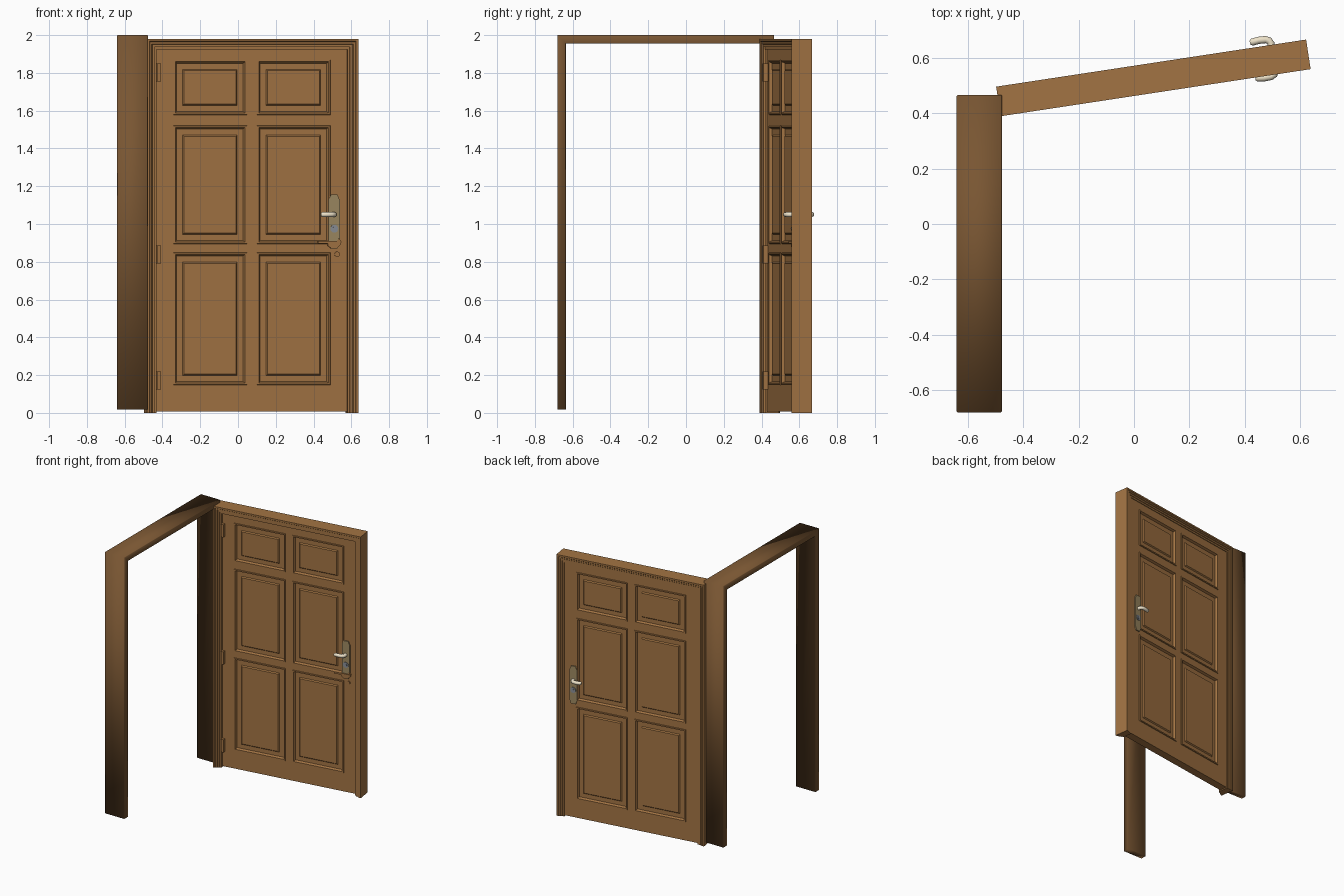
import bpy, bmesh, math
from mathutils import Matrix, Vector

if "Cube" in bpy.data.objects:
    bpy.data.objects.remove(bpy.data.objects["Cube"])

def material(name, rgb):
    m = bpy.data.materials.new(name)
    m.diffuse_color = (*rgb, 1)
    m.use_nodes = True
    m.node_tree.nodes["Principled BSDF"].inputs["Base Color"].default_value = m.diffuse_color
    return m

WOOD = material("wood", (0.36, 0.172, 0.056))
DARK = material("dark_wood", (0.19, 0.092, 0.032))
BRASS = material("dull_brass", (0.34, 0.25, 0.12))
CREAM = material("cream_metal", (0.85, 0.76, 0.58))
STEEL = material("steel", (0.25, 0.27, 0.30))

# The door stands at a slight angle to the side portal
DOOR = Matrix.Translation((0.07, 0.5275, 0)) @ Matrix.Rotation(math.atan2(0.17, 1.119), 4, 'Z')

def make(name, bm, mat, matrix=DOOR, smooth=None):
    bmesh.ops.remove_doubles(bm, verts=bm.verts, dist=1e-5)
    bmesh.ops.recalc_face_normals(bm, faces=bm.faces)
    me = bpy.data.meshes.new(name)
    bm.to_mesh(me)
    bm.free()
    me.materials.append(mat)
    ob = bpy.data.objects.new(name, me)
    bpy.context.collection.objects.link(ob)
    me.transform(matrix)
    if smooth:
        bpy.ops.object.select_all(action='DESELECT')
        ob.select_set(True)
        bpy.context.view_layer.objects.active = ob
        bpy.ops.object.shade_smooth_by_angle(angle=math.radians(smooth))
    return ob

def arch(name, profile, half, bottom, top, mat, matrix, smooth=None):
    """Sweep a (inward, depth) profile up one leg, across and down the other."""
    bm = bmesh.new()
    rings = []
    for side, is_top in ((-1, 0), (-1, 1), (1, 1), (1, 0)):
        rings.append([bm.verts.new((side * (half - t), v, top - t if is_top else bottom))
                      for t, v in profile])
    n = len(profile)
    for a, b in zip(rings, rings[1:]):
        for i in range(n):
            bm.faces.new((a[i], a[(i + 1) % n], b[(i + 1) % n], b[i]))
    bm.faces.new(rings[0])
    bm.faces.new(rings[-1])
    return make(name, bm, mat, matrix, smooth)

def prism(name, outline, y0, y1, mat, smooth=None):
    """Extrude an (x, z) outline through the depth of the door."""
    bm = bmesh.new()
    f = bm.faces.new([bm.verts.new((x, y0, z)) for x, z in outline])
    ext = bmesh.ops.extrude_face_region(bm, geom=[f])['geom']
    bmesh.ops.translate(bm, vec=(0, y1 - y0, 0),
                        verts=[g for g in ext if isinstance(g, bmesh.types.BMVert)])
    return make(name, bm, mat, DOOR, smooth)

def disc(cx, cz, r, n=16):
    return [(cx + r * math.cos(2 * math.pi * i / n), cz + r * math.sin(2 * math.pi * i / n))
            for i in range(n)]

def rect(x0, x1, z0, z1):
    return [(x0, z0), (x1, z0), (x1, z1), (x0, z1)]

# Side portal: plain soft-edged arch running front to back
portal = [(0, 0.003), (0.003, 0), (0.041, 0), (0.044, 0.003),
          (0.044, 0.160), (0.041, 0.163), (0.003, 0.163), (0, 0.160)]
to_portal = Matrix.Translation((-0.477, -0.107, 0)) @ Matrix.Rotation(math.pi / 2, 4, 'Z')
arch("side_portal", portal, 0.573, 0.018, 2.0, DARK, to_portal, 120)

# Door frame with stepped mouldings on both faces
front_steps = [(0, -0.054), (0.012, -0.054), (0.016, -0.048), (0.026, -0.048),
               (0.03, -0.040), (0.042, -0.040), (0.044, -0.032), (0.055, -0.032)]
back_steps = [(0.055, 0.043), (0.042, 0.043), (0.040, 0.047), (0.028, 0.047),
              (0.025, 0.051), (0.015, 0.051), (0.012, 0.054), (0, 0.054)]
arch("door_frame", front_steps + back_steps, 0.566, 0, 1.98, WOOD, DOOR)

# Door leaf: six raised panels on each face
FRONT, BACK = -0.021, 0.038
us = [-0.5108, -0.420, -0.027, 0.027, 0.420, 0.5108]
zs = [0.008, 0.148, 0.848, 0.895, 1.521, 1.578, 1.869, 1.9248]
rings = [(0, 0), (0.001, 0.006), (0.010, 0.006), (0.018, -0.010),
         (0.050, -0.010), (0.057, -0.002)]
bm = bmesh.new()

def quad(*pts):
    bm.faces.new([bm.verts.new(p) for p in pts])

for y, out in ((FRONT, -1), (BACK, 1)):
    for i, (a, b) in enumerate(zip(us, us[1:])):
        for j, (c, d) in enumerate(zip(zs, zs[1:])):
            if not (i % 2 and j % 2):
                quad(*[(x, y, z) for x, z in rect(a, b, c, d)])
                continue
            loops = [[(x, y + out * h, z) for x, z in rect(a + k, b - k, c + k, d - k)]
                     for k, h in rings]
            for p, q in zip(loops, loops[1:]):
                for e in range(4):
                    quad(p[e], p[(e + 1) % 4], q[(e + 1) % 4], q[e])
            quad(*loops[-1])
for z in (zs[0], zs[-1]):
    for a, b in zip(us, us[1:]):
        quad((a, FRONT, z), (b, FRONT, z), (b, BACK, z), (a, BACK, z))
for x in (us[0], us[-1]):
    for c, d in zip(zs, zs[1:]):
        quad((x, FRONT, c), (x, FRONT, d), (x, BACK, d), (x, BACK, c))
make("door_leaf", bm, WOOD)

# Hinges on the left edge of the front face
for k, z in enumerate((0.172, 0.838, 1.802)):
    prism(f"hinge_{k + 1}", rect(-0.511, -0.491, z - 0.048, z + 0.048), -0.045, -0.02, WOOD)

def tube(name, pts, r, mat, n=12):
    """Round bar along a path lying in a horizontal plane."""
    bm = bmesh.new()
    pts = [Vector(p) for p in pts]
    loops = []
    for i, p in enumerate(pts):
        t = (pts[min(i + 1, len(pts) - 1)] - pts[max(i - 1, 0)]).normalized()
        side = t.cross(Vector((0, 0, 1)))
        rr = r * (0.6 if i == len(pts) - 1 else 1)
        loops.append([bm.verts.new(p + rr * (side * math.cos(2 * math.pi * k / n)
                     + Vector((0, 0, math.sin(2 * math.pi * k / n))))) for k in range(n)])
    for a, b in zip(loops, loops[1:]):
        for k in range(n):
            bm.faces.new((a[k], a[(k + 1) % n], b[(k + 1) % n], b[k]))
    bm.faces.new(loops[0])
    bm.faces.new(loops[-1])
    return make(name, bm, mat, DOOR, 40)

# Handle plate, lever and lock on both faces
plate = [(0.423, 0.87), (0.457, 0.87), (0.470, 0.90), (0.470, 1.125), (0.457, 1.155),
         (0.423, 1.155), (0.410, 1.125), (0.410, 0.90)]
for side, y, s in (("front", FRONT, -1), ("back", BACK, 1)):
    prism(f"{side}_handle_plate", plate, y, y + s * 0.009, BRASS)
    lever = [(0.438, 0.0), (0.438, 0.022), (0.433, 0.032), (0.421, 0.038),
             (0.395, 0.039), (0.372, 0.036), (0.364, 0.035)]
    tube(f"{side}_lever", [(x, y + s * h, 1.05) for x, h in lever], 0.013, CREAM)
    prism(f"{side}_lock_ring", disc(0.440, 0.975, 0.021), y, y + s * 0.013, STEEL, 40)
    prism(f"{side}_lock_core", disc(0.440, 0.975, 0.010), y, y + s * 0.017, STEEL, 40)

# Sliding latch and small keyhole ring below the front plate
prism("latch_bar", rect(0.352, 0.475, 0.897, 0.909), FRONT, FRONT - 0.018, WOOD)
prism("latch_plate", [(0.405, 0.885), (0.42, 0.874), (0.455, 0.874), (0.474, 0.89),
                      (0.478, 0.905), (0.466, 0.924), (0.452, 0.909), (0.405, 0.909)],
      FRONT, FRONT - 0.012, WOOD)
prism("keyhole_ring", disc(0.456, 0.84, 0.014), FRONT, FRONT - 0.008, WOOD, 40)
